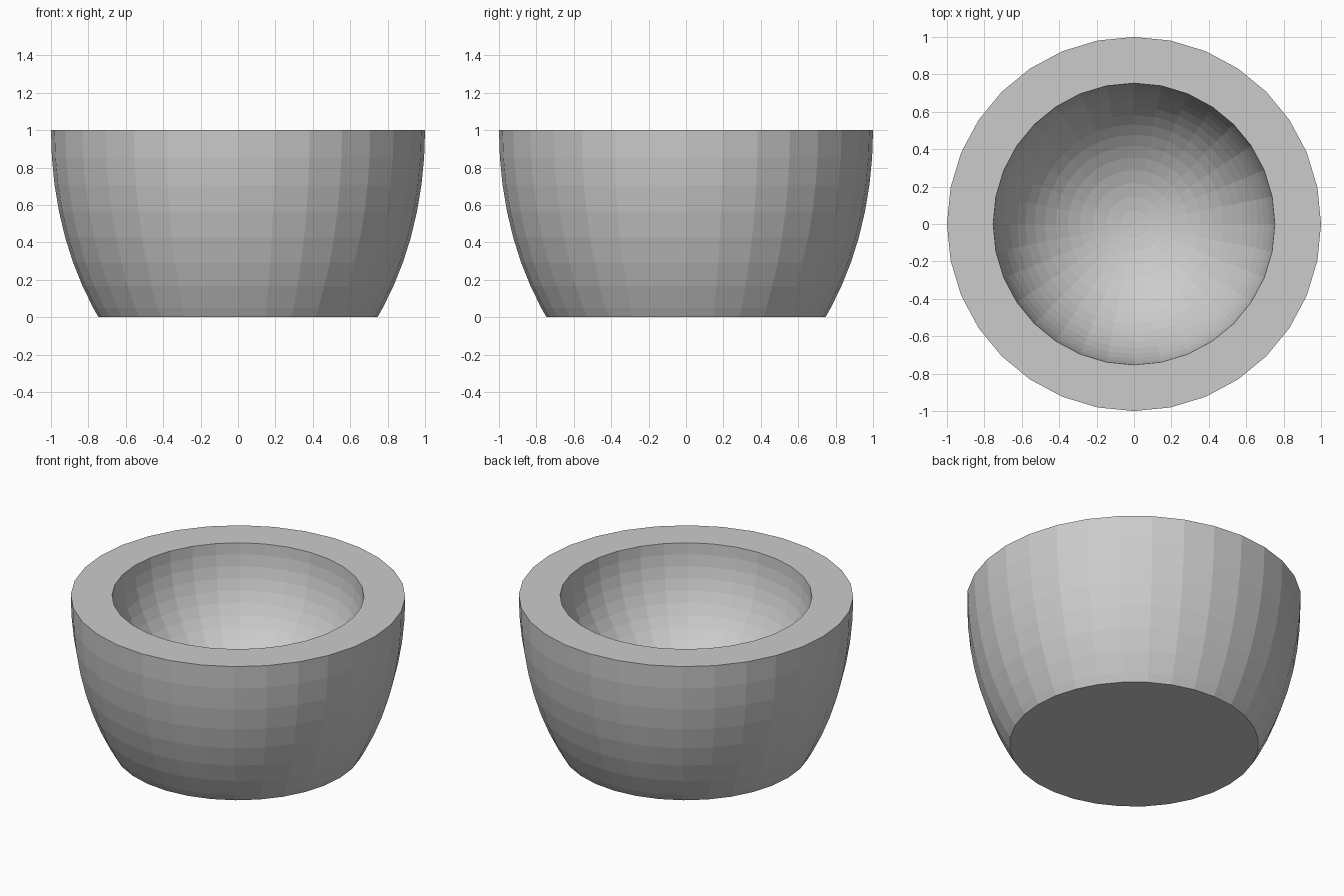
import bpy, bmesh
from math import sin, cos, asin, pi, tau

if "Cube" in bpy.data.objects:
    bpy.data.objects.remove(bpy.data.objects["Cube"])

SEG = 32
STEP = pi / 32          # latitude step of the curved walls
OUT_R, OUT_H = 1.0, 1.5  # outer ellipsoid half-axes, cut flat at z = 0
IN_R, IN_H = 0.753, 0.753  # inner hollow half-axes
RIM_Z = 1.0


def profile():
    pts = []
    # outer wall, from foot up to the rim
    foot = asin(RIM_Z / OUT_H)
    angles = [foot] + [k * STEP for k in range(int(foot / STEP), -1, -1)]
    pts += [(OUT_R * cos(a), RIM_Z - OUT_H * sin(a)) for a in angles]
    # inner wall, from the rim down towards the bottom
    pts += [(IN_R * cos(k * STEP), RIM_Z - IN_H * sin(k * STEP)) for k in range(16)]
    return pts


bm = bmesh.new()
rings = [[bm.verts.new((r * cos(tau * i / SEG), r * sin(tau * i / SEG), z))
          for i in range(SEG)] for r, z in profile()]
for a, b in zip(rings, rings[1:]):
    for i in range(SEG):
        j = (i + 1) % SEG
        bm.faces.new((a[i], a[j], b[j], b[i]))

# flat underside
bm.faces.new(rings[0][::-1])

# inner bottom fan
pole = bm.verts.new((0, 0, RIM_Z - IN_H))
for i in range(SEG):
    bm.faces.new((rings[-1][i], rings[-1][(i + 1) % SEG], pole))

bmesh.ops.recalc_face_normals(bm, faces=bm.faces)
mesh = bpy.data.meshes.new("bowl")
bm.to_mesh(mesh)
bm.free()
bowl = bpy.data.objects.new("bowl", mesh)
bpy.context.collection.objects.link(bowl)
